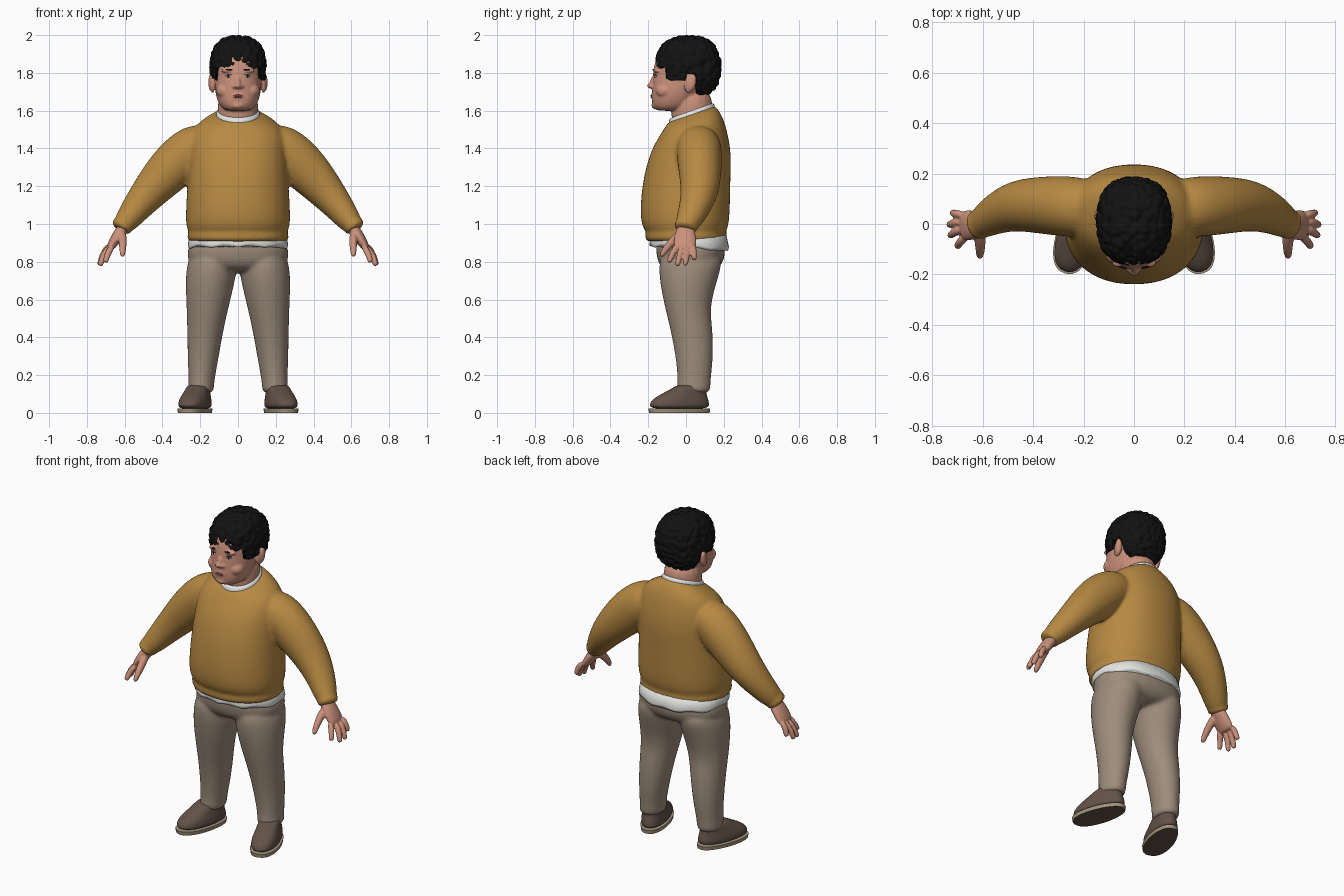
import bpy, bmesh, math
from mathutils import Vector, Matrix, noise

cube = bpy.data.objects.get("Cube")
if cube:
    bpy.data.objects.remove(cube, do_unlink=True)


def material(name, r, g, b):
    m = bpy.data.materials.new(name)
    m.use_nodes = True
    m.diffuse_color = (r, g, b, 1)
    bsdf = m.node_tree.nodes["Principled BSDF"]
    bsdf.inputs["Base Color"].default_value = (r, g, b, 1)
    bsdf.inputs["Roughness"].default_value = 0.8
    return m


OCHRE = material("ochre knit", .47, .25, .055)
TAUPE = material("taupe cloth", .34, .265, .2)
WHITE = material("white cotton", .78, .78, .77)
SKIN = material("skin", .6, .285, .2)
BLACK = material("black hair", .006, .006, .006)
BROWN = material("brown leather", .125, .085, .065)
TAN = material("tan rubber", .36, .29, .2)
EYE = material("eye white", .6, .55, .52)
IRIS = material("dark iris", .02, .012, .008)
LIP = material("lip", .42, .16, .12)


def loft(bm, rows, n=16, power=2.0, side=1, flat=False):
    """Closed tube through rows of (x, y, z, width, depth[, tilt])."""
    rings = []
    pts = [Vector(r[:3]) for r in rows]
    for i, r in enumerate(rows):
        if flat:
            u, v = Vector((1, 0, 0)), Vector((0, 1, r[5] if len(r) > 5 else 0))
        else:
            t = (pts[min(i + 1, len(pts) - 1)] - pts[max(i - 1, 0)]).normalized()
            v = Vector((0, 1, 0))
            if abs(t.y) > .8:
                v = Vector((0, 0, 1))
            v = (v - t * v.dot(t)).normalized()
            u = t.cross(v)
        ring = []
        for k in range(n):
            a = 2 * math.pi * k / n
            c, s = math.cos(a), math.sin(a)
            c = math.copysign(abs(c) ** (2 / power), c)
            s = math.copysign(abs(s) ** (2 / power), s)
            p = pts[i] + u * (r[3] * c) + v * (r[4] * s)
            ring.append(bm.verts.new((p.x * side, p.y, p.z)))
        rings.append(ring)
    for a, b in zip(rings, rings[1:]):
        for k in range(n):
            j = (k + 1) % n
            bm.faces.new((a[k], a[j], b[j], b[k]))
    bm.faces.new(rings[0])
    bm.faces.new(rings[-1])


def ball(bm, pos, size, turn=0, axis='X', sub=3):
    m = Matrix.Translation(pos) @ Matrix.Rotation(turn, 4, axis) @ Matrix.Diagonal((*size, 1))
    bmesh.ops.create_icosphere(bm, subdivisions=sub, radius=1, matrix=m)


def finish(bm, name, mats, subsurf=0, voxel=0, smooth=0):
    bmesh.ops.recalc_face_normals(bm, faces=bm.faces)
    me = bpy.data.meshes.new(name)
    bm.to_mesh(me)
    bm.free()
    for m in mats:
        me.materials.append(m)
    me.polygons.foreach_set("use_smooth", [True] * len(me.polygons))
    ob = bpy.data.objects.new(name, me)
    bpy.context.collection.objects.link(ob)
    if subsurf:
        mod = ob.modifiers.new("round", 'SUBSURF')
        mod.levels = mod.render_levels = subsurf
    if voxel:
        mod = ob.modifiers.new("fuse", 'REMESH')
        mod.mode, mod.voxel_size, mod.use_smooth_shade = 'VOXEL', voxel, True
    if smooth:
        mod = ob.modifiers.new("soften", 'SMOOTH')
        mod.factor, mod.iterations = .5, smooth
    return ob


SIDES = ((1, "left"), (-1, "right"))

# Sweater: body with ribbed hem, sleeves and cuffs fused together
bm = bmesh.new()
loft(bm, [(0, 0, .9, .255, .205), (0, 0, .92, .272, .218), (0, 0, .948, .27, .218),
          (0, 0, .958, .262, .21), (0, -.005, .99, .28, .234), (0, -.005, 1.1, .277, .24),
          (0, .005, 1.25, .267, .232), (0, .025, 1.38, .262, .216), (0, .038, 1.47, .255, .184, .05),
          (0, .043, 1.54, .215, .155, .18), (0, .03, 1.58, .122, .127, .35),
          (0, .03, 1.582, .115, .12, .35)], n=24, power=2.2, flat=True)
for s, _ in SIDES:
    loft(bm, [(.14, .06, 1.46, .1, .11), (.25, .07, 1.395, .132, .125), (.36, .075, 1.29, .128, .117),
              (.47, .075, 1.17, .1, .104), (.55, .04, 1.07, .078, .082), (.595, .01, 1.01, .064, .068),
              (.605, .004, 1.0, .056, .06), (.615, 0, .987, .06, .066), (.627, -.005, .968, .053, .06)], side=s)
finish(bm, "sweater", [OCHRE], 2, .011, 5)

# Undershirt: hem below the sweater and collar around the neck
bm = bmesh.new()
loft(bm, [(0, .017, .872, .262, .208, -.05), (0, .017, .885, .266, .21, -.05),
          (0, .012, .95, .255, .2)], n=48, power=2.2, flat=True)
for v in bm.verts:
    if v.co.z < .9:
        v.co.z += .006 * math.sin(9 * math.atan2(v.co.y, v.co.x))
finish(bm, "undershirt_hem", [WHITE])
bm = bmesh.new()
loft(bm, [(0, .03, 1.54, .118, .122, .35), (0, .03, 1.588, .115, .121, .35),
          (0, .03, 1.6, .108, .113, .35)], n=32, flat=True)
finish(bm, "undershirt_collar", [WHITE])

# Trousers: hips and two legs
bm = bmesh.new()
loft(bm, [(0, .02, .93, .25, .18), (0, .025, .86, .27, .185), (0, .025, .8, .27, .178),
          (0, .02, .74, .2, .13)], n=24, power=2.3, flat=True)
for s, _ in SIDES:
    loft(bm, [(.135, .03, .86, .12, .17), (.14, .02, .76, .138, .168), (.15, .01, .67, .13, .148),
              (.162, .008, .55, .112, .12), (.173, .03, .44, .098, .114), (.184, .045, .3, .084, .102),
              (.192, .044, .19, .072, .09), (.195, .042, .15, .07, .09), (.197, .04, .12, .07, .09),
              (.197, .04, .105, .062, .08)], side=s, flat=True)
finish(bm, "trousers", [TAUPE], 2, .011, 4)

# Shoes: rounded uppers on thin soles, toes turned out
for s, side in SIDES:
    place = Matrix.Translation((.225 * s, -.035, 0)) @ Matrix.Rotation(.3 * s, 4, 'Z')
    bm = bmesh.new()
    loft(bm, [(0, 0, .018, .072, .16), (0, 0, .045, .078, .166), (0, .006, .075, .074, .152),
              (0, .03, .105, .066, .118), (0, .06, .135, .062, .09), (0, .07, .15, .055, .075)],
         n=20, power=2.4, flat=True)
    for v in bm.verts:
        v.co.x *= 1 - .9 * max(v.co.y, 0)
    bm.transform(place)
    finish(bm, side + "_shoe", [BROWN], 2)
    bm = bmesh.new()
    loft(bm, [(0, 0, 0, .077, .165), (0, 0, .022, .08, .168)], n=40, power=2.4, flat=True)
    for v in bm.verts:
        v.co.x *= 1 - .9 * max(v.co.y, 0)
    bm.transform(place)
    bmesh.ops.recalc_face_normals(bm, faces=bm.faces)
    bm.normal_update()
    for f in bm.faces:
        f.material_index = 1 if f.normal.z < -.9 else 0
    sole = finish(bm, side + "_sole", [TAN, BROWN])
    bpy.ops.object.select_all(action='DESELECT')
    sole.select_set(True)
    bpy.context.view_layer.objects.active = sole
    bpy.ops.object.shade_smooth_by_angle(angle=.6)

# Hands: palm, four fingers and thumb
FINGERS = [((.662, -.048, .885), (.703, -.092, .797)), ((.68, -.02, .88), (.732, -.047, .778)),
           ((.685, .01, .88), (.736, -.004, .78)), ((.68, .036, .89), (.722, .045, .81))]
for s, side in SIDES:
    bm = bmesh.new()
    loft(bm, [(.58, .005, 1.02, .033, .042), (.605, 0, .98, .033, .045), (.638, -.005, .935, .032, .06),
              (.67, -.005, .885, .025, .062), (.682, -.005, .868, .016, .052)], side=s)
    for base, tip in FINGERS:
        a, b = Vector(base), Vector(tip)
        mid = a.lerp(b, .5) + Vector((.008, 0, .003))
        loft(bm, [(*a, .018, .018), (*mid, .018, .017), (*a.lerp(b, .9), .016, .015),
                  (*b, .011, .01)], n=10, side=s)
    loft(bm, [(.615, -.015, .955, .026, .028), (.61, -.07, .91, .023, .024), (.61, -.11, .865, .019, .019),
              (.612, -.135, .825, .013, .013)], n=10, side=s)
    finish(bm, side + "_hand", [SKIN], 2, .005, 3)

# Head: skull, jaw, neck, nose, cheeks and ears
bm = bmesh.new()
loft(bm, [(0, -.085, 1.598, .06, .07), (0, -.073, 1.615, .09, .102), (0, -.065, 1.65, .11, .118),
          (0, -.04, 1.71, .125, .142), (0, -.015, 1.78, .127, .163), (0, 0, 1.86, .132, .17),
          (0, .005, 1.93, .11, .135), (0, .01, 1.965, .06, .07)], n=20, power=2.15, flat=True)
loft(bm, [(0, .035, 1.5, .115, .115), (0, .032, 1.6, .108, .11), (0, .025, 1.72, .108, .115)], flat=True)
ball(bm, (0, -.176, 1.752), (.015, .016, .038), -.3)
ball(bm, (0, -.186, 1.732), (.019, .02, .016))
ball(bm, (0, -.163, 1.628), (.034, .02, .02))
ball(bm, (0, -.172, 1.676), (.034, .014, .018))
for s, _ in SIDES:
    ball(bm, (.019 * s, -.176, 1.728), (.014, .016, .011))
    ball(bm, (.068 * s, -.112, 1.705), (.048, .05, .042))
    ball(bm, (.05 * s, -.152, 1.812), (.04, .022, .012))
    ball(bm, (.135 * s, .022, 1.745), (.014, .032, .054), -.2)
    ball(bm, (.146 * s, .032, 1.75), (.011, .022, .045), -.2)
head = finish(bm, "head", [SKIN], 2, .006, 3)

# Face details set on the skin surface
bpy.context.view_layer.update()
skin = head.evaluated_get(bpy.context.evaluated_depsgraph_get())


def feature(name, mat, spots, size, sink=0.0):
    bm = bmesh.new()
    for x, z, turn in spots:
        hit, loc, _, _ = skin.ray_cast(Vector((x, -1, z)), Vector((0, 1, 0)))
        y = loc.y if hit else -.165
        yaw = Matrix.Rotation(x * 7, 4, 'Z') @ Matrix.Rotation(turn, 4, 'Y')
        m = Matrix.Translation((x, y + sink, z)) @ yaw @ Matrix.Diagonal((*size, 1))
        bmesh.ops.create_icosphere(bm, subdivisions=3, radius=1, matrix=m)
    finish(bm, name, [mat])


pair = lambda x, z, t=0: [(x, z, t), (-x, z, -t)]
feature("eyes", EYE, pair(.05, 1.782), (.016, .006, .0065), .002)
feature("irises", IRIS, pair(.049, 1.782), (.007, .006, .006), .0005)
feature("upper_lids", BLACK, pair(.05, 1.789, .1), (.018, .006, .0025), .001)
feature("eyebrows", BLACK, pair(.052, 1.816, .08), (.024, .006, .005), .002)
feature("mouth", LIP, [(0, 1.68, 0), (0, 1.672, 0)], (.025, .005, .005), .002)

# Hair: rounded cap with tight curls, clipped along the hairline
bm = bmesh.new()
bmesh.ops.create_icosphere(bm, subdivisions=6, radius=1)
for v in bm.verts:
    d = v.co.normalized()
    d /= sum(abs(c) ** 2.5 for c in d) ** .4
    p = Vector((d.x * .141, d.y * .166, d.z * .16))
    curl = noise.voronoi(p * 34)[0][0]
    p += p.normalized() * (.012 - .02 * curl * curl)
    p += Vector((0, .012, 1.83))
    if p.y < -.105:
        line = 1.828
    elif p.y < -.002:
        line = 1.765
    elif p.y < .05:
        line = 1.8
    else:
        line = 1.685
    p.z = max(p.z, line + .006 * math.sin(p.x * 130))
    v.co = p
finish(bm, "curly_hair", [BLACK])
